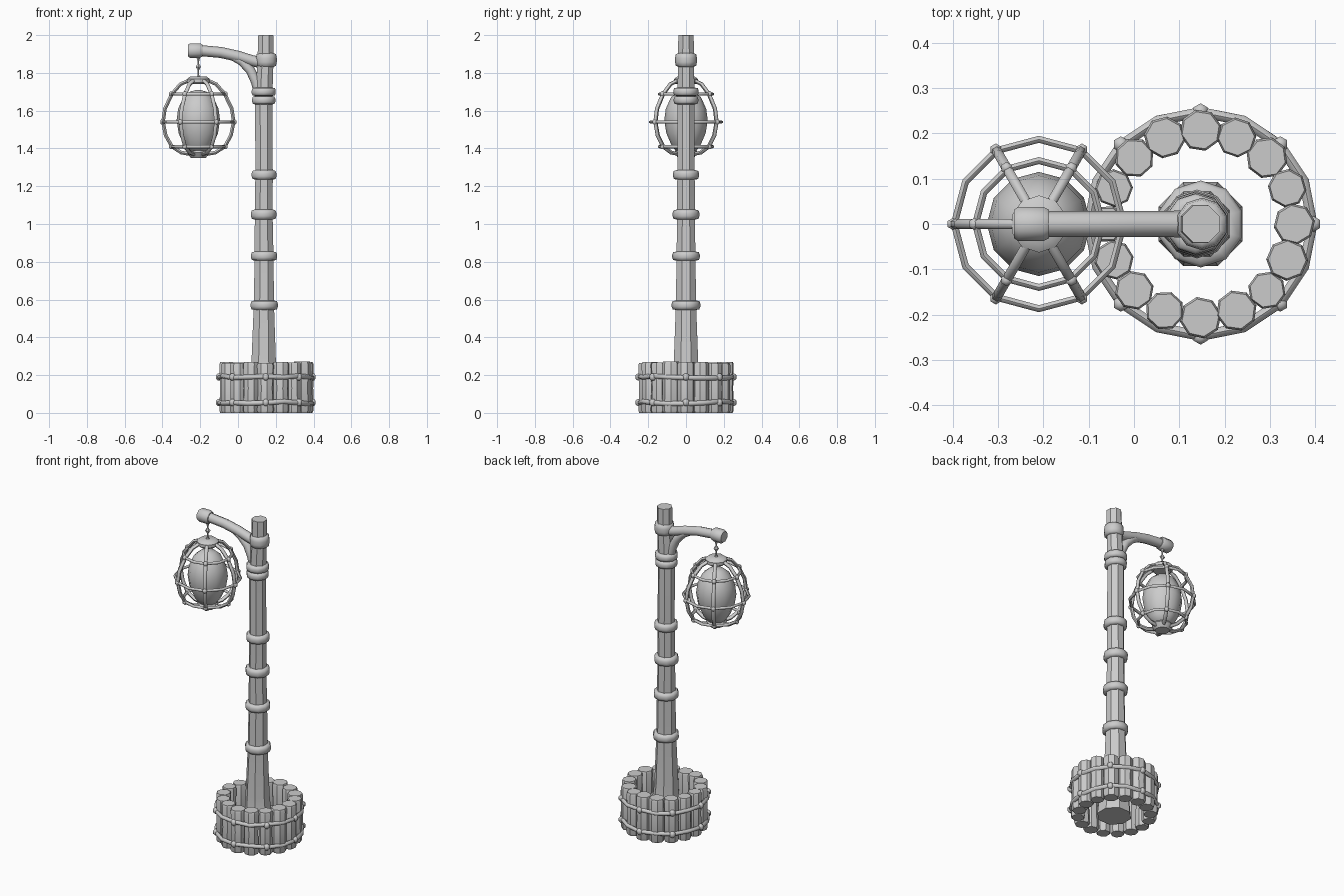
import bpy, bmesh, math, random
from math import cos, sin, pi
from mathutils import Vector

random.seed(4)
if "Cube" in bpy.data.objects:
    bpy.data.objects.remove(bpy.data.objects["Cube"])

grey = bpy.data.materials.new("plain_grey")
grey.use_nodes = True
COLOUR = (0.6, 0.6, 0.6, 1)
grey.diffuse_color = COLOUR
grey.node_tree.nodes["Principled BSDF"].inputs["Base Color"].default_value = COLOUR


def finish(bm, name, angle=40):
    bmesh.ops.recalc_face_normals(bm, faces=bm.faces)
    mesh = bpy.data.meshes.new(name)
    bm.to_mesh(mesh)
    bm.free()
    mesh.materials.append(grey)
    obj = bpy.data.objects.new(name, mesh)
    bpy.context.collection.objects.link(obj)
    bpy.ops.object.select_all(action='DESELECT')
    obj.select_set(True)
    bpy.context.view_layer.objects.active = obj
    bpy.ops.object.shade_smooth_by_angle(angle=math.radians(angle))
    return obj


def sweep(bm, points, radii, sides=8, side_axis=(0, 1, 0), closed=False, turn=0.0):
    """Sweep a round section along points; radii is one number or one per point."""
    pts = [Vector(p) for p in points]
    n = len(pts)
    if not isinstance(radii, (list, tuple)):
        radii = [radii] * n
    loops = []
    for i, p in enumerate(pts):
        a = pts[i - 1] if closed or i else p
        b = pts[(i + 1) % n] if closed or i < n - 1 else p
        tangent = (b - a).normalized()
        u = Vector(side_axis)
        u = (u - tangent * u.dot(tangent)).normalized()
        v = tangent.cross(u)
        angles = [2 * pi * (k + turn) / sides for k in range(sides)]
        loops.append([bm.verts.new(p + radii[i] * (u * cos(t) + v * sin(t))) for t in angles])
    for i in range(n if closed else n - 1):
        a, b = loops[i], loops[(i + 1) % n]
        for k in range(sides):
            j = (k + 1) % sides
            bm.faces.new((a[k], a[j], b[j], b[k]))
    if not closed:
        bm.faces.new(loops[0])
        bm.faces.new(loops[-1])


def lathe(bm, x, y, profile, sides=8, turn=0.0):
    """Upright turned part from (radius, height) pairs."""
    sweep(bm, [(x, y, z) for r, z in profile], [r for r, z in profile], sides, turn=turn)


def circle(x, y, z, radius, count, wobble=0.0):
    return [(x + radius * cos(2 * pi * i / count), y + radius * sin(2 * pi * i / count),
             z + random.uniform(-wobble, wobble)) for i in range(count)]


def knot(bm, p, size):
    x, y, z = p
    lathe(bm, x, y, [(size * cos(t), z + size * sin(t)) for t in (-1.2, -0.5, 0.5, 1.2)], 6)


# Ring of short logs around the foot
BASE = 0.147
bm = bmesh.new()
for x, y, z in circle(BASE, 0, 0, 0.207, 16):
    r = random.uniform(0.041, 0.047)
    top = random.uniform(0.262, 0.272)
    lathe(bm, x, y, [(r * 0.88, 0), (r, 0.012), (r * random.uniform(0.88, 1), 0.13),
                     (r, top - 0.012), (r * 0.9, top)], 8, random.random())
finish(bm, "log_ring")

# Ropes tied around the logs
for name, z in (("lower_rope", 0.055), ("upper_rope", 0.19)):
    bm = bmesh.new()
    sweep(bm, circle(BASE, 0, z, 0.247, 16, 0.006), 0.013, 6, (0, 0, 1), True)
    for p in circle(BASE, 0, z, 0.249, 8):
        knot(bm, p, 0.02)
    finish(bm, name, 60)

# Pole, slightly crooked and flared at the foot
pole = [(0.147, 0, 0.1), (0.145, 0.1, 0.09), (0.138, 0.2, 0.075), (0.136, 0.27, 0.07),
        (0.137, 0.57, 0.058), (0.138, 0.83, 0.054), (0.136, 1.05, 0.051),
        (0.138, 1.26, 0.05), (0.136, 1.66, 0.049), (0.145, 1.85, 0.046), (0.148, 2, 0.044)]
bm = bmesh.new()
sweep(bm, [(x, 0, z) for x, z, r in pole], [r for x, z, r in pole], 8, turn=0.5)
finish(bm, "pole")

# Bands wrapped around the pole: x, height, outer radius, half height
bands = [(0.147, 0.16, 0.096, 0.025), (0.139, 0.57, 0.076, 0.025), (0.138, 0.83, 0.073, 0.024),
         (0.136, 1.05, 0.071, 0.026), (0.138, 1.26, 0.069, 0.025), (0.136, 1.655, 0.065, 0.022),
         (0.136, 1.70, 0.067, 0.022), (0.15, 1.868, 0.058, 0.036)]
for i, (x, z, r, h) in enumerate(bands):
    bm = bmesh.new()
    lathe(bm, x, 0, [(r * 0.72, z - h), (r * 0.93, z - h * 0.85), (r, z - h * 0.3),
                     (r, z + h * 0.3), (r * 0.93, z + h * 0.85), (r * 0.72, z + h)], 10)
    finish(bm, f"pole_band_{i + 1}", 60)

# Arm, brace and end cap
bm = bmesh.new()
sweep(bm, [(-0.2, 0, 1.918), (-0.09, 0, 1.908), (0, 0, 1.888), (0.07, 0, 1.866), (0.14, 0, 1.85)],
      [0.029, 0.029, 0.029, 0.029, 0.03])
finish(bm, "arm", 60)
bm = bmesh.new()
sweep(bm, [(-0.04, 0, 1.893), (0.02, 0, 1.862), (0.065, 0, 1.815), (0.095, 0, 1.755), (0.115, 0, 1.68)],
      [0.02, 0.024, 0.025, 0.027, 0.028])
finish(bm, "arm_brace", 60)
bm = bmesh.new()
sweep(bm, [(-0.265, 0, 1.918), (-0.255, 0, 1.918), (-0.2, 0, 1.918), (-0.188, 0, 1.918)],
      [0.034, 0.041, 0.041, 0.034], turn=0.5)
finish(bm, "arm_end_cap")

# Hanging hook
LAMP = -0.21
bm = bmesh.new()
lathe(bm, LAMP, 0, [(0.012, 1.885), (0.005, 1.86), (0.005, 1.848), (0.016, 1.832),
                    (0.005, 1.815), (0.005, 1.79), (0.014, 1.775)], 6)
finish(bm, "hook")

# Lantern caps and glowing core
bm = bmesh.new()
lathe(bm, LAMP, 0, [(0.052, 1.74), (0.063, 1.75), (0.063, 1.768), (0.045, 1.781)], 10)
finish(bm, "lantern_top_cap")
bm = bmesh.new()
lathe(bm, LAMP, 0, [(0.042, 1.35), (0.05, 1.36), (0.062, 1.378), (0.055, 1.39)], 10)
finish(bm, "lantern_bottom_cap")
bm = bmesh.new()
lathe(bm, LAMP, 0, [(0.05, 1.38), (0.078, 1.42), (0.104, 1.48), (0.115, 1.55), (0.107, 1.61),
                    (0.08, 1.67), (0.045, 1.70), (0.01, 1.71)], 12)
finish(bm, "lantern_core", 60)

# Lantern cage: six ribs and three hoops with knots
ribs = [(0.05, 1.76), (0.095, 1.74), (0.14, 1.688), (0.177, 1.61), (0.187, 1.54),
        (0.173, 1.47), (0.14, 1.41), (0.09, 1.378), (0.045, 1.37)]
bm = bmesh.new()
for k in range(6):
    t = k * pi / 3
    sweep(bm, [(LAMP + r * cos(t), r * sin(t), z) for r, z in ribs], 0.011, 6, (-sin(t), cos(t), 0))
finish(bm, "cage_ribs", 60)
bm = bmesh.new()
for r, z in (ribs[2], ribs[4], ribs[6]):
    sweep(bm, circle(LAMP, 0, z, r, 12), 0.009, 6, (0, 0, 1), True)
    for p in circle(LAMP, 0, z, r + 0.003, 6):
        knot(bm, p, 0.015)
finish(bm, "cage_hoops", 60)
